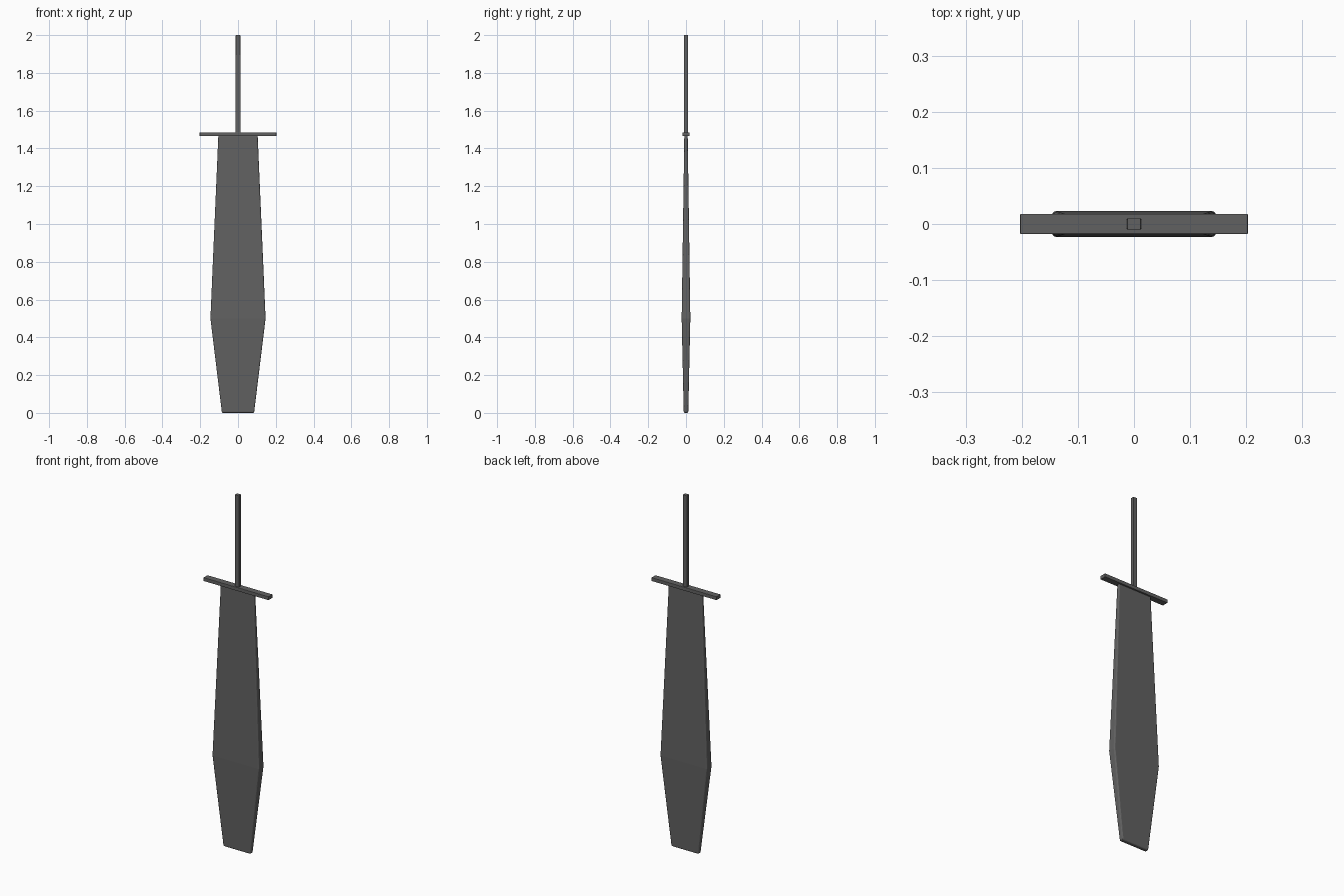
import bpy, bmesh, math

if "Cube" in bpy.data.objects:
    bpy.data.objects.remove(bpy.data.objects["Cube"])

steel = bpy.data.materials.new("dark_steel")
steel.diffuse_color = (0.12, 0.12, 0.12, 1)
steel.use_nodes = True
steel.node_tree.nodes["Principled BSDF"].inputs["Base Color"].default_value = steel.diffuse_color


def loft(name, sections, bevel, segments):
    """Stack rectangular sections (z, half width, half depth) and bevel the sharp edges."""
    bm = bmesh.new()
    rings = [[bm.verts.new((sx * w, sy * d, z))
              for sx, sy in ((-1, -1), (1, -1), (1, 1), (-1, 1))]
             for z, w, d in sections]
    for low, high in zip(rings, rings[1:]):
        for i in range(4):
            j = (i + 1) % 4
            bm.faces.new((low[i], low[j], high[j], high[i]))
    bm.faces.new(rings[0][::-1])
    bm.faces.new(rings[-1])
    bmesh.ops.recalc_face_normals(bm, faces=bm.faces[:])
    mesh = bpy.data.meshes.new(name)
    bm.to_mesh(mesh)
    bm.free()
    mesh.materials.append(steel)
    ob = bpy.data.objects.new(name, mesh)
    bpy.context.collection.objects.link(ob)
    mod = ob.modifiers.new("edge_bevel", 'BEVEL')
    mod.width = bevel
    mod.segments = segments
    mod.limit_method = 'ANGLE'
    mod.angle_limit = math.radians(30)
    return ob


# Leaf-shaped blade, widest and thickest at a third of its length
loft("blade", [(0, 0.085, 0.012), (0.5, 0.146, 0.023), (1.47, 0.104, 0.009)], 0.007, 3)

# Crossguard bar
loft("crossguard", [(1.465, 0.203, 0.018), (1.485, 0.203, 0.018)], 0.002, 2)

# Long thin grip
loft("grip", [(1.48, 0.013, 0.01), (2.0, 0.012, 0.01)], 0.001, 2)
